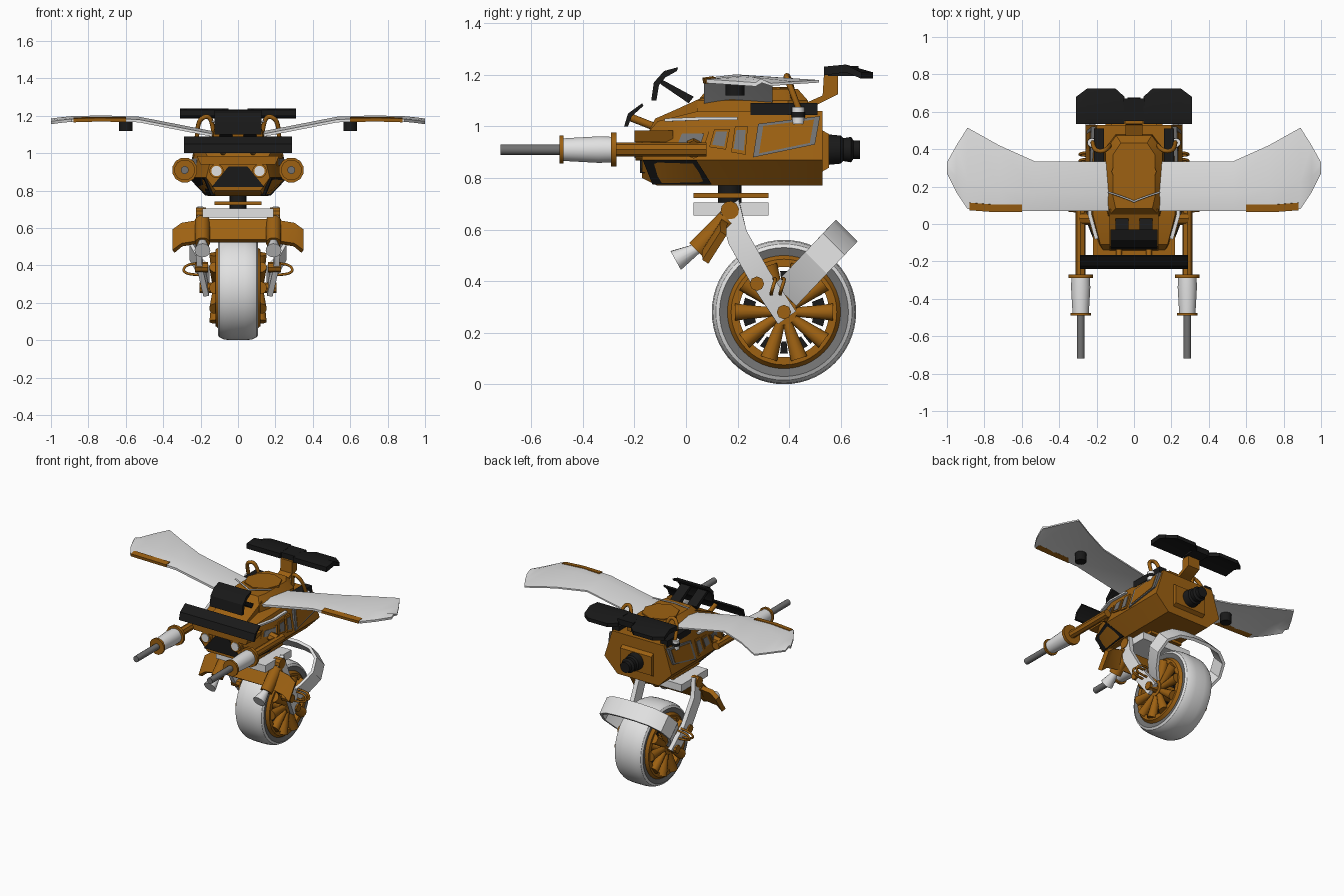
import bpy, bmesh, math
from mathutils import Vector

old = bpy.data.objects.get("Cube")
if old:
    bpy.data.objects.remove(old, do_unlink=True)


def material(name, rgb):
    m = bpy.data.materials.new(name)
    m.use_nodes = True
    m.diffuse_color = (*rgb, 1)
    m.node_tree.nodes["Principled BSDF"].inputs["Base Color"].default_value = (*rgb, 1)
    return m


ORANGE = material("burnt orange", (.34, .12, .006))
WHITE = material("off white", (.76, .76, .76))
BLACK = material("black", (.01, .01, .01))
GREY = material("mid grey", (.17, .17, .17))
made = []


def loft(name, rings, mat, mirror=False, loop=False):
    """Skin a list of equal rings; loop joins the last ring to the first."""
    bm = bmesh.new()
    vs = [[bm.verts.new(p) for p in r] for r in rings]
    n = len(vs[0])
    for a, b in zip(vs, vs[1:] + (vs[:1] if loop else [])):
        for i in range(n):
            bm.faces.new((a[i], a[(i + 1) % n], b[(i + 1) % n], b[i]))
    if not loop:
        bm.faces.new(vs[0])
        bm.faces.new(vs[-1])
    bmesh.ops.recalc_face_normals(bm, faces=bm.faces)
    me = bpy.data.meshes.new(name)
    bm.to_mesh(me)
    bm.free()
    me.materials.append(mat)
    ob = bpy.data.objects.new(name, me)
    bpy.context.collection.objects.link(ob)
    if mirror:
        ob.modifiers.new("Mirror", "MIRROR")
    made.append(ob)
    return ob


def turned(name, a, direction, profile, mat, mirror=False, segs=20, loop=False):
    """Surface of revolution: profile is (distance along axis, radius)."""
    a, d = Vector(a), Vector(direction).normalized()
    u = d.orthogonal().normalized()
    w = d.cross(u)
    ang = [2 * math.pi * i / segs for i in range(segs)]
    rings = [[a + d * t + (u * math.cos(k) + w * math.sin(k)) * r for k in ang] for t, r in profile]
    return loft(name, rings, mat, mirror, loop)


def rod(name, a, b, r1, mat, mirror=False, r2=None, segs=16):
    d = Vector(b) - Vector(a)
    return turned(name, a, d, [(0, r1), (d.length, r1 if r2 is None else r2)], mat, mirror, segs)


def prism(name, x0, x1, yz, mat, mirror=False):
    return loft(name, [[(x, y, z) for y, z in yz] for x in (x0, x1)], mat, mirror)


def box(name, x0, x1, y0, y1, z0, z1, mat, mirror=False):
    return prism(name, x0, x1, [(y0, z0), (y1, z0), (y1, z1), (y0, z1)], mat, mirror)


def strap(name, path, across, thick, mat, mirror=False):
    """Flat band along a path; across is its half-width vector."""
    w, rings = Vector(across), []
    pts = [Vector(p) for p in path]
    for i, p in enumerate(pts):
        t = pts[min(i + 1, len(pts) - 1)] - pts[max(i - 1, 0)]
        n = t.cross(w).normalized() * thick / 2
        rings.append([p + w + n, p - w + n, p - w - n, p + w - n])
    return loft(name, rings, mat, mirror)


def tube(name, pts, r, mat):
    cu = bpy.data.curves.new(name, "CURVE")
    cu.dimensions, cu.bevel_depth, cu.bevel_resolution = "3D", r, 2
    sp = cu.splines.new("NURBS")
    sp.points.add(len(pts) - 1)
    for q, p in zip(sp.points, pts):
        q.co = (*p, 1)
    sp.use_endpoint_u = True
    cu.materials.append(mat)
    ob = bpy.data.objects.new(name, cu)
    bpy.context.collection.objects.link(ob)
    ob.modifiers.new("Mirror", "MIRROR")


# Wheel
HUB = Vector((0, .38, .28))
half = [(.075, .215), (.1, .217), (.108, .25), (.1, .264), (.075, .276), (.035, .28)]
tyre = turned("tyre", HUB, (1, 0, 0), half + [(-t, r) for t, r in half[::-1]], WHITE, segs=56, loop=True)
tyre.data.materials.append(GREY)
for f in tyre.data.polygons:
    c = f.center
    radius = math.hypot(c.y - HUB.y, c.z - HUB.z)
    f.material_index = int(abs(c.x) > .085 and radius < .25)
rim = [(.12, .175), (.12, .205), (.1, .22), (-.1, .22), (-.12, .205), (-.12, .175)]
turned("wheel_rim", HUB, (1, 0, 0), rim, ORANGE, segs=48, loop=True)
turned("wheel_hub", HUB - Vector((.14, 0, 0)), (1, 0, 0), [(0, .05), (.28, .05)], ORANGE)
for i in range(10):
    k = math.pi * (i + .5) / 5 + math.pi / 10
    d = Vector((0, math.cos(k), math.sin(k)))
    side = Vector((.12, 0, 0))
    rod("spoke", HUB + side + d * .04, HUB + side + d * .19, .018, ORANGE, True, .034, 12)
for i in range(24):
    k = math.pi * i / 12
    d, t = Vector((0, math.cos(k), math.sin(k))), Vector((0, -math.sin(k), math.cos(k)))
    ring = [HUB + d * r + t * s for r, s in ((.115, -.01), (.115, .01), (.16, .015), (.16, -.015))]
    loft("brake_block", [[p + Vector((x, 0, 0)) for p in ring] for x in (.05, .08)], BLACK, True)

# Fork, axle and wheel straps
strap("fork_arm", [(.2, .17, .69), (.215, .2, .57), (.205, .29, .41), (.17, .39, .26)],
      (0, .035, .025), .03, WHITE, True)
rod("axle_cap", (.12, .38, .28), (.205, .38, .28), .028, ORANGE, True, segs=8)
rod("fork_pivot", (.16, .275, .39), (.23, .275, .39), .028, ORANGE, True, segs=8)
rod("fork_top_joint", (.17, .17, .675), (.225, .17, .675), .036, ORANGE, True, segs=10)
loft("fork_bridge", [[(x, y, z) for y, z in ((.03, .655), (.32, .655), (.32, .705), (.03, .705))]
                     for x in (-.19, .19)], WHITE)
arch = [(.16, 0), (.21, .07), (.25, .16), (.23, .25), (.16, .3), (.06, .315)]
arch = arch + [(-x, s) for x, s in arch[::-1]]
strap("rear_fender", [(x, .39 + s * .72, .35 + s * .76) for x, s in arch], (0, .042, -.042), .02, WHITE)
front = [(.345, .11, .53), (.3, .11, .565), (.18, .12, .585)]
strap("front_fender", front + [(-x, y, z) for x, y, z in front[::-1]], (0, .035, .055), .03, ORANGE)
rod("shock_body", (.19, .16, .64), (.19, .04, .52), .04, ORANGE, True)
rod("shock_flare", (.19, .05, .53), (.19, -.04, .48), .018, WHITE, True, .042)
for dz in (0, .035):
    tube("brake_hose", [(.2, .33 + dz, .35), (.29, .33 + dz, .35), (.3, .34 + dz, .39),
                        (.26, .35 + dz, .41), (.2, .34 + dz, .41)], .007, ORANGE)

# Neck
rod("neck_post", (0, .17, .69), (0, .17, .78), .045, BLACK)
box("neck_plate", -.125, .125, .03, .32, .722, .742, ORANGE)

# Hull
def hull_ring(y, low, mid, top):
    right = [(low[0], low[1]), mid, top]
    return [(x, y, z) for x, z in right] + [(-x, y, z) for x, z in right[::-1]]


loft("hull", [hull_ring(-.17, (.12, .80), (.17, .87), (.15, .95)),
              hull_ring(-.11, (.14, .77), (.20, .87), (.18, 1.02)),
              hull_ring(.05, (.16, .77), (.26, .87), (.22, 1.06)),
              hull_ring(.53, (.16, .77), (.26, .87), (.20, 1.06))], ORANGE)
loft("roof", [[(x * k, .25 + (y - .25) * m, z) for x, y in
               ((.14, .04), (.16, .12), (.16, .4), (.1, .48), (-.1, .48), (-.16, .4), (-.16, .12), (-.14, .04))]
              for k, m, z in ((1, 1, 1.04), (.95, .97, 1.1), (.7, .8, 1.145))], ORANGE)
rod("roof_hatch", (0, .28, 1.13), (0, .28, 1.153), .12, ORANGE, segs=8)
loft("hood", [[(x, y, z) for y, z in ((-.16, .95), (-.12, 1.03), (-.04, 1.065), (.08, 1.12), (.08, .95))]
              for x in (-.13, .13)], ORANGE)
box("roof_rail", .16, .215, .25, .51, 1.045, 1.09, BLACK, True)
strap("white_trim", [(.2, -.08, 1.025), (.237, .05, 1.03), (.232, .2, 1.03)], (0, 0, .006), .02, WHITE, True)


def side_x(y, z):
    return .26 + .4 * min(0, y - .05) - .22 * (z - .87)


def side_plate(name, yz, lift, mat, shrink=1):
    cy, cz = (sum(c) / len(yz) for c in zip(*yz))
    pts = [(cy + (y - cy) * shrink, cz + (z - cz) * shrink) for y, z in yz]
    loft(name, [[(side_x(y, z) + o, y, z) for y, z in pts] for o in (-.02, lift)], mat, True)


# Side windows and panels
windows = [[(-.05, .93), (.07, .92), (.09, .98), (-.03, .98)],
           [(.09, .92), (.155, .91), (.17, .99), (.11, .99)],
           [(.175, .9), (.23, .89), (.24, 1.0), (.19, 1.0)]]
for yz in windows:
    side_plate("window_frame", yz, .006, ORANGE)
    side_plate("window_pane", yz, .009, GREY, .72)
panel = [(.26, .88), (.5, .93), (.52, 1.04), (.28, 1.01)]
side_plate("panel_border", panel, .006, GREY)
side_plate("panel_fill", panel, .009, ORANGE, .82)
lower = [(-.168, .87, .175), (.04, .87, .257), (.1, .775, .168), (-.13, .775, .137)]
loft("chin_side", [[(x + o, y, z) for y, z, x in lower] for o in (-.015, .008)], BLACK, True)

# Face
loft("nose_plate", [[(x, y, z) for x, z in ((-.14, .82), (.14, .82), (.05, .93), (-.05, .93))]
                    for y in (-.178, -.16)], BLACK)
loft("brow", [[(x, y, z) for x, z in ((-.22, .985), (.22, .985), (.2, .94), (-.2, .94))]
              for y in (-.2, -.05)], ORANGE)
rod("headlight_rim", (.115, -.195, .905), (.115, -.15, .905), .038, ORANGE, True)
rod("headlight", (.115, -.2, .905), (.115, -.16, .905), .028, WHITE, True)
prism("visor", -.29, .29, [(-.24, 1.0), (-.225, 1.05), (-.17, 1.09), (-.165, 1.08), (-.21, 1.04), (-.225, 1.0)], BLACK)
rod("visor_mount", (.08, -.215, 1.035), (.08, -.1, .99), .015, ORANGE, True)
prism("crest", -.125, .125, [(-.135, 1.1), (-.125, 1.17), (-.085, 1.215), (-.03, 1.23), (-.035, 1.215),
                             (-.08, 1.19), (-.105, 1.16), (-.115, 1.1)], BLACK)
prism("crest_stalk", .03, .1, [(-.1, 1.165), (-.09, 1.18), (.03, 1.115), (.01, 1.09)], BLACK, True)
tube("roof_antenna", [(0, .12, 1.15), (.07, .15, 1.16), (.14, .17, 1.17)], .005, WHITE)

# Side guns
rod("shoulder_beam", (.17, .03, .93), (.285, .03, .91), .035, ORANGE, True, segs=8)
rod("gun_arm", (.285, .08, .91), (.285, -.28, .91), .027, ORANGE, True, segs=8)
rod("gun_flange", (.285, -.27, .91), (.285, -.29, .91), .068, ORANGE, True, segs=12)
turned("gun_body", (.285, -.28, .91), (0, -1, 0), [(0, .05), (.06, .052), (.2, .044)], WHITE, True)
rod("gun_collar", (.285, -.475, .91), (.285, -.49, .91), .056, ORANGE, True, segs=12)
rod("gun_barrel", (.285, -.48, .91), (.285, -.72, .91), .021, GREY, True, segs=12)

# Wings
sections = [(.12, .07, .335, 1.105), (.53, .07, .335, 1.185), (.72, .07, .42, 1.192),
            (.89, .08, .515, 1.188), (.95, .17, .42, 1.182), (1.0, .27, .33, 1.175)]
loft("wing", [[(x, a, z - .02), (x, a, z - .005), (x, a + (b - a) * .35, z + .01), (x, b, z - .008),
               (x, b, z - .018), (x, a + (b - a) * .4, z - .006)] for x, a, b, z in sections], WHITE, True)
strap("wing_stripe", [(.6, .085, 1.18), (.75, .085, 1.182), (.88, .095, 1.178)], (0, .02, .003), .02, ORANGE, True)
rod("wing_pod", (.6, .19, 1.12), (.6, .19, 1.18), .036, BLACK, True)

# Roof hoses and side canisters
tube("roof_hose", [(.13, .42, 1.1), (.14, .4, 1.2), (.18, .38, 1.2), (.22, .4, 1.17), (.22, .44, 1.06)], .012, ORANGE)
rod("canister", (.225, .435, 1.01), (.225, .435, 1.075), .024, WHITE, True)
rod("canister_band", (.225, .435, 1.035), (.225, .435, 1.055), .026, BLACK, True)

# Rear thruster
prism("rear_plate", -.12, .12, [(.52, .82), (.555, .84), (.555, .97), (.52, .99)], ORANGE)
turned("thruster", (0, .55, .91), (0, 1, 0), [(0, .06), (.05, .055), (.06, .045), (.09, .05), (.1, .036), (.125, .036)], BLACK)

# Tail paddles
prism("tail_stalk", -.045, .045, [(.44, 1.08), (.53, 1.12), (.535, 1.2), (.59, 1.2), (.59, 1.125), (.5, 1.08)], ORANGE)
loft("tail_paddle", [[(x, .535, z + .022), (x, .62, z + .03), (x, b, z), (x, b, z - .025), (x, .62, z), (x, .535, z - .012)]
                     for x, b, z in ((.05, .68, 1.21), (.1, .725, 1.21), (.25, .725, 1.21), (.31, .68, 1.21))], BLACK, True)
box("tail_bridge", -.06, .06, .55, .67, 1.195, 1.235, BLACK)

for ob in bpy.context.selected_objects:
    ob.select_set(False)
for ob in made:
    ob.select_set(True)
bpy.context.view_layer.objects.active = made[0]
bpy.ops.object.shade_smooth_by_angle(angle=math.radians(32))
